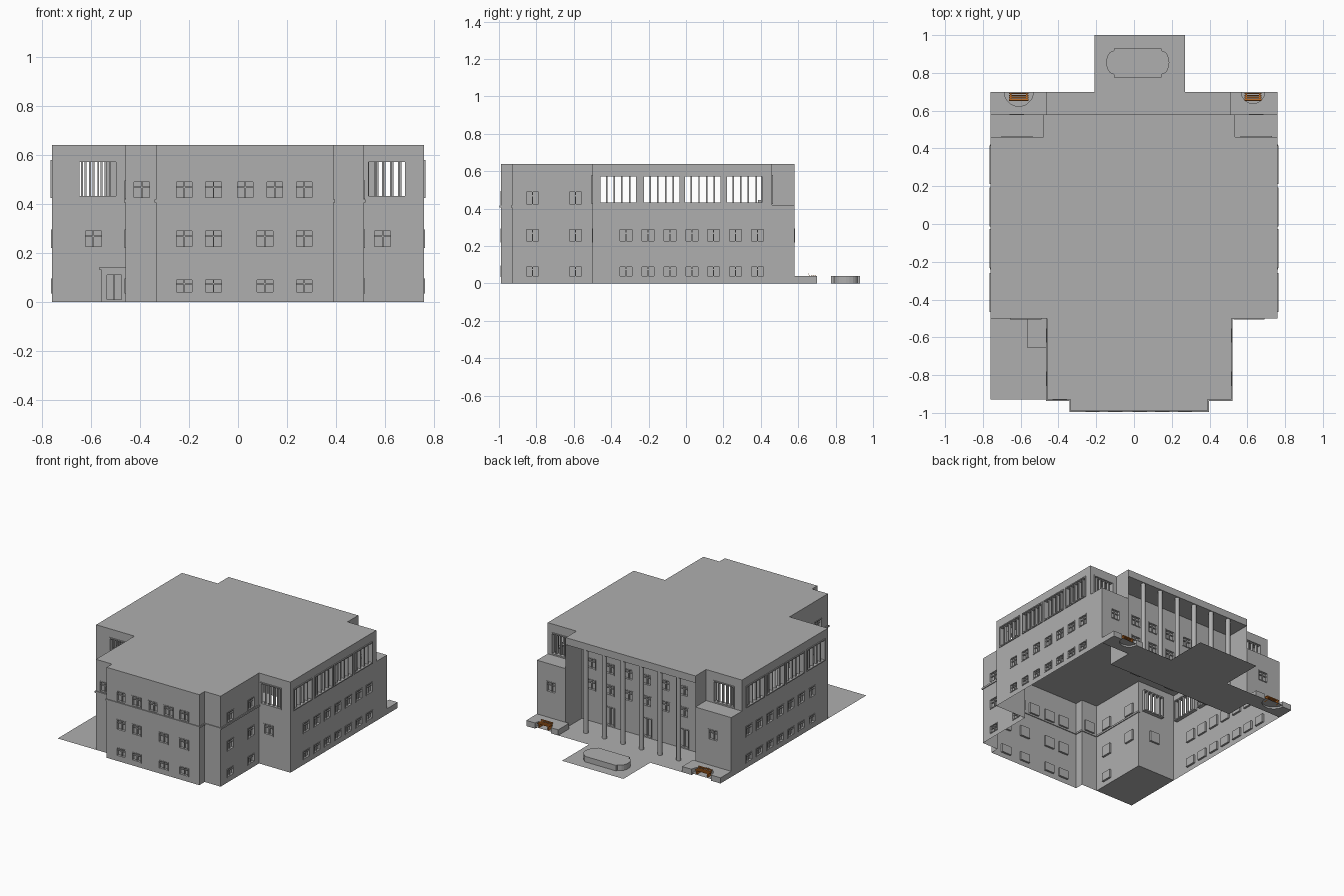
import bpy, bmesh, math
from mathutils import Vector

if "Cube" in bpy.data.objects:
    bpy.data.objects.remove(bpy.data.objects["Cube"], do_unlink=True)


def make_material(name, rgb):
    m = bpy.data.materials.new(name)
    m.use_nodes = True
    m.diffuse_color = (*rgb, 1)
    m.node_tree.nodes["Principled BSDF"].inputs["Base Color"].default_value = (*rgb, 1)
    return m


GREY = make_material("plaster grey", (0.43, 0.43, 0.43))
ORANGE = make_material("bench orange", (0.55, 0.16, 0.02))
TOP, LEDGE, SOFFIT, RECESS = 0.64, 0.42, 0.59, 0.40


def finish(bm, name, material=GREY):
    bmesh.ops.remove_doubles(bm, verts=bm.verts, dist=0.0001)
    mesh = bpy.data.meshes.new(name)
    bm.to_mesh(mesh)
    bm.free()
    mesh.materials.append(material)
    ob = bpy.data.objects.new(name, mesh)
    bpy.context.collection.objects.link(ob)
    return ob


def face(bm, points):
    return bm.faces.new([bm.verts.new(p) for p in points])


def sheet(bm, outline, z):
    return face(bm, [(x, y, z) for x, y in outline])


def rect(x0, x1, y0, y1):
    return [(x0, y0), (x1, y0), (x1, y1), (x0, y1)]


def prism(bm, outline, z0, z1):
    f = sheet(bm, outline, z0)
    ext = bmesh.ops.extrude_face_region(bm, geom=[f], use_keep_orig=True)
    moved = [v for v in ext["geom"] if isinstance(v, bmesh.types.BMVert)]
    bmesh.ops.translate(bm, verts=moved, vec=(0, 0, z1 - z0))
    bmesh.ops.recalc_face_normals(bm, faces=bm.faces)


def arc(cx, cy, rx, ry, a0, a1, n=10):
    steps = [math.radians(a0 + (a1 - a0) * i / n) for i in range(n + 1)]
    return [(cx + rx * math.cos(a), cy + ry * math.sin(a)) for a in steps]


def wall(name, p0, p1, z0, z1, openings=()):
    """Wall with its outside on the right of p0 -> p1; openings are
    (centre along the wall's axis, width, bottom, top, kind)."""
    p0, p1 = Vector((*p0, 0)), Vector((*p1, 0))
    d = (p1 - p0).normalized()
    out = Vector((d.y, -d.x, 0))
    axis = 0 if abs(d.x) > 0.5 else 1

    def at(u, n, z):
        return p0 + d * u + out * n + Vector((0, 0, z))

    holes = []
    for c, w, b, t, kind in openings:
        u = (c - p0[axis]) * d[axis]
        holes.append((u - w / 2, u + w / 2, b, t, kind))
    us = sorted({0, (p1 - p0).length, *(h[0] for h in holes), *(h[1] for h in holes)})
    zs = sorted({z0, z1, *(h[2] for h in holes), *(h[3] for h in holes)})
    bm, bars = bmesh.new(), bmesh.new()
    for a, b in zip(us, us[1:]):
        for lo, hi in zip(zs, zs[1:]):
            mu, mz = (a + b) / 2, (lo + hi) / 2
            if not any(h[0] < mu < h[1] and h[2] < mz < h[3] for h in holes):
                face(bm, [at(a, 0, lo), at(b, 0, lo), at(b, 0, hi), at(a, 0, hi)])
    finish(bm, name)

    def bar(u0, u1, n0, n1, lo, hi):
        q = [at(u0, n0, 0), at(u1, n0, 0), at(u1, n1, 0), at(u0, n1, 0)]
        prism(bars, [(v.x, v.y) for v in q], lo, hi)

    for u0, u1, lo, hi, kind in holes:
        big = kind == "big"
        depth = -0.025 if big else -0.014
        ring = [(u0, lo), (u1, lo), (u1, hi), (u0, hi)]
        for (ua, za), (ub, zb) in zip(ring, ring[1:] + ring[:1]):
            face(bars, [at(ua, 0, za), at(ub, 0, zb), at(ub, depth, zb), at(ua, depth, za)])
        if not big:
            face(bars, [at(u, depth, z) for u, z in ring])
        t, proud = (0.008, 0.006) if big else (0.006, 0.003)
        # surround
        bar(u0, u0 + t, depth, proud, lo, hi)
        bar(u1 - t, u1, depth, proud, lo, hi)
        bar(u0 + t, u1 - t, depth, proud, hi - t, hi)
        bar(u0 + t, u1 - t, depth, proud, lo, lo + t)
        # mullions
        count = 5 if big else 2
        for i in range(1, count):
            m = u0 + (u1 - u0) * i / count
            bar(m - t / 2, m + t / 2, depth, -0.004, lo + t, hi - t)
        if kind == "small":
            m = lo + (hi - lo) * 0.65
            bar(u0 + t, u1 - t, depth, -0.006, m - 0.003, m + 0.003)
    if holes:
        finish(bars, name + "_windows")
    else:
        bars.free()


LOW, MID, HIGH = (0.035, 0.095), (0.22, 0.295), (0.42, 0.495)


def small(centres, *rows):
    return [(c, 0.076, *r, "small") for r in rows for c in centres]


def big(centres, width=0.205):
    return [(c, width, 0.425, 0.58, "big") for c in centres]


# Front wing and projecting bay
bay = [-0.22, -0.10, 0.11, 0.27]
wall("bay_front", (-0.335, -0.99), (0.39, -0.99), 0, TOP,
     small(bay, LOW, MID) + small([-0.22, -0.10, 0.03, 0.15, 0.27], HIGH))
wall("bay_left", (0.39, -0.99), (0.39, -0.93), 0, TOP)
wall("bay_right", (-0.335, -0.93), (-0.335, -0.99), 0, TOP)
wall("shoulder_left", (0.39, -0.93), (0.515, -0.93), 0, TOP)
wall("shoulder_right", (-0.46, -0.93), (-0.335, -0.93), 0, TOP, small([-0.393], HIGH))
wall("wing_left", (0.515, -0.93), (0.515, -0.50), 0, TOP, small([-0.82, -0.59], LOW, MID, HIGH))
wall("wing_right", (-0.46, -0.50), (-0.46, -0.93), 0, TOP,
     small([-0.82, -0.59], MID, HIGH) + small([-0.82], LOW))

# Main block
wall("main_front_left", (0.515, -0.50), (0.76, -0.50), 0, TOP, big([0.608], 0.165) + small([0.59], MID))
wall("main_front_right", (-0.76, -0.50), (-0.46, -0.50), 0, TOP, big([-0.573], 0.165) + small([-0.59], MID))
sides = big([-0.363, -0.13, 0.09, 0.313]) + small([-0.32 + 0.117 * i for i in range(7)], LOW, MID)
wall("side_left", (0.76, -0.50), (0.76, 0.46), 0, TOP, sides)
wall("side_right", (-0.76, 0.46), (-0.76, -0.50), 0, TOP, sides)

# Back corners: low block with the upper storey set back
for label, outer, inner, s in (("left", 0.76, 0.535, 1), ("right", -0.76, -0.48, -1)):
    def corner(name, a, b, *args):
        wall(name + "_" + label, *((a, b) if s > 0 else (b, a)), *args)
    mid = (outer + inner) / 2
    corner("corner_side", (outer, 0.46), (outer, 0.58), 0, LEDGE)
    corner("corner_back", (outer, 0.58), (inner, 0.58), 0, LEDGE, small([mid], MID))
    corner("corner_upper", (outer, 0.46), (inner, 0.46), LEDGE, TOP, big([mid], 0.165))
    corner("portico_side", (inner, 0.58), (inner, RECESS), 0, TOP)
    bm = bmesh.new()
    sheet(bm, rect(min(outer, inner), max(outer, inner), 0.46, 0.58), LEDGE)
    finish(bm, "corner_ledge_" + label)

# Portico
step = (0.535 + 0.48) / 7
bays = [-0.48 + step * (i + 0.5) for i in range(7)]
wall("portico_back", (0.535, RECESS), (-0.48, RECESS), 0, SOFFIT,
     small(bays, MID, (0.37, 0.445)) + [(c, 0.08, 0.005, 0.14, "door") for c in bays[1:6:2]])
wall("portico_fascia", (0.535, 0.58), (-0.48, 0.58), SOFFIT, TOP)
bm = bmesh.new()
sheet(bm, rect(-0.48, 0.535, RECESS, 0.58), SOFFIT)
finish(bm, "portico_soffit")
for i in range(1, 7):
    bm = bmesh.new()
    prism(bm, arc(-0.48 + step * i, 0.56, 0.016, 0.016, 0, 330, 11), 0, SOFFIT)
    column = finish(bm, f"column_{i}")
    for p in column.data.polygons:
        p.use_smooth = abs(p.normal.z) < 0.5

# Roof
half_front = [(-0.46, -0.50), (-0.46, -0.93), (-0.335, -0.93), (-0.335, -0.99), (0.39, -0.99),
              (0.39, -0.93), (0.515, -0.93), (0.515, -0.50)]
bm = bmesh.new()
sheet(bm, half_front + [(0.76, -0.50), (0.76, 0.46), (0.535, 0.46), (0.535, 0.58),
                        (-0.48, 0.58), (-0.48, 0.46), (-0.76, 0.46), (-0.76, -0.50)], TOP)
finish(bm, "roof")

# String course round the front wing
bm = bmesh.new()
for (xa, ya), (xb, yb) in zip(half_front, half_front[1:]):
    e = 0.006
    prism(bm, rect(min(xa, xb) - e, max(xa, xb) + e, min(ya, yb) - e, max(ya, yb) + e), 0.405, 0.417)
finish(bm, "string_course")

# Entrance porch
wall("porch_front", (-0.56, -0.65), (-0.46, -0.65), 0, 0.132, [(-0.505, 0.07, 0.004, 0.115, "door")])
wall("porch_side", (-0.56, -0.50), (-0.56, -0.65), 0, 0.132)
bm = bmesh.new()
prism(bm, rect(-0.567, -0.46, -0.655, -0.50), 0.132, 0.14)
finish(bm, "porch_roof")

# Paving
bm = bmesh.new()
sheet(bm, rect(-0.76, -0.46, -0.93, -0.50), 0)
sheet(bm, rect(-0.48, 0.535, RECESS, 0.70), 0)
sheet(bm, rect(-0.21, 0.27, 0.70, 1.0), 0)
finish(bm, "paving")

# Back platforms with a round niche and slatted bench
for label, x0, x1, cx, r, w in (("left", 0.51, 0.76, 0.63, 0.062, 0.09), ("right", -0.76, -0.46, -0.61, 0.077, 0.105)):
    bm = bmesh.new()
    prism(bm, [(x0, 0.58), (x1, 0.58), (x1, 0.70)] + arc(cx, 0.70, r, r, 0, -180, 14) + [(x0, 0.70)], 0, 0.04)
    sheet(bm, arc(cx, 0.70, r, r, 180, 360, 14), 0.012)
    finish(bm, "platform_" + label)
    bm = bmesh.new()
    for i in range(4):
        y = 0.657 + 0.010 * i
        prism(bm, rect(cx - w / 2, cx + w / 2, y, y + 0.007), 0.036, 0.042)
    for i in range(2):
        prism(bm, rect(cx - w / 2, cx + w / 2, 0.652, 0.656), 0.044 + 0.006 * i, 0.048 + 0.006 * i)
    for side in (-1, 1):
        x = cx + side * w * 0.4
        prism(bm, rect(x - 0.004, x + 0.004, 0.655, 0.692), 0.012, 0.036)
    finish(bm, "bench_" + label, ORANGE)

# Planter with rounded ends
bm = bmesh.new()
outline = ([(-0.105, 0.775), (0.145, 0.775)] + arc(0.145, 0.855, 0.042, 0.063, -90, 90)
           + [(0.145, 0.93), (-0.105, 0.93)] + arc(-0.105, 0.855, 0.042, 0.063, 90, 270))
prism(bm, outline, 0.001, 0.04)
finish(bm, "planter")
